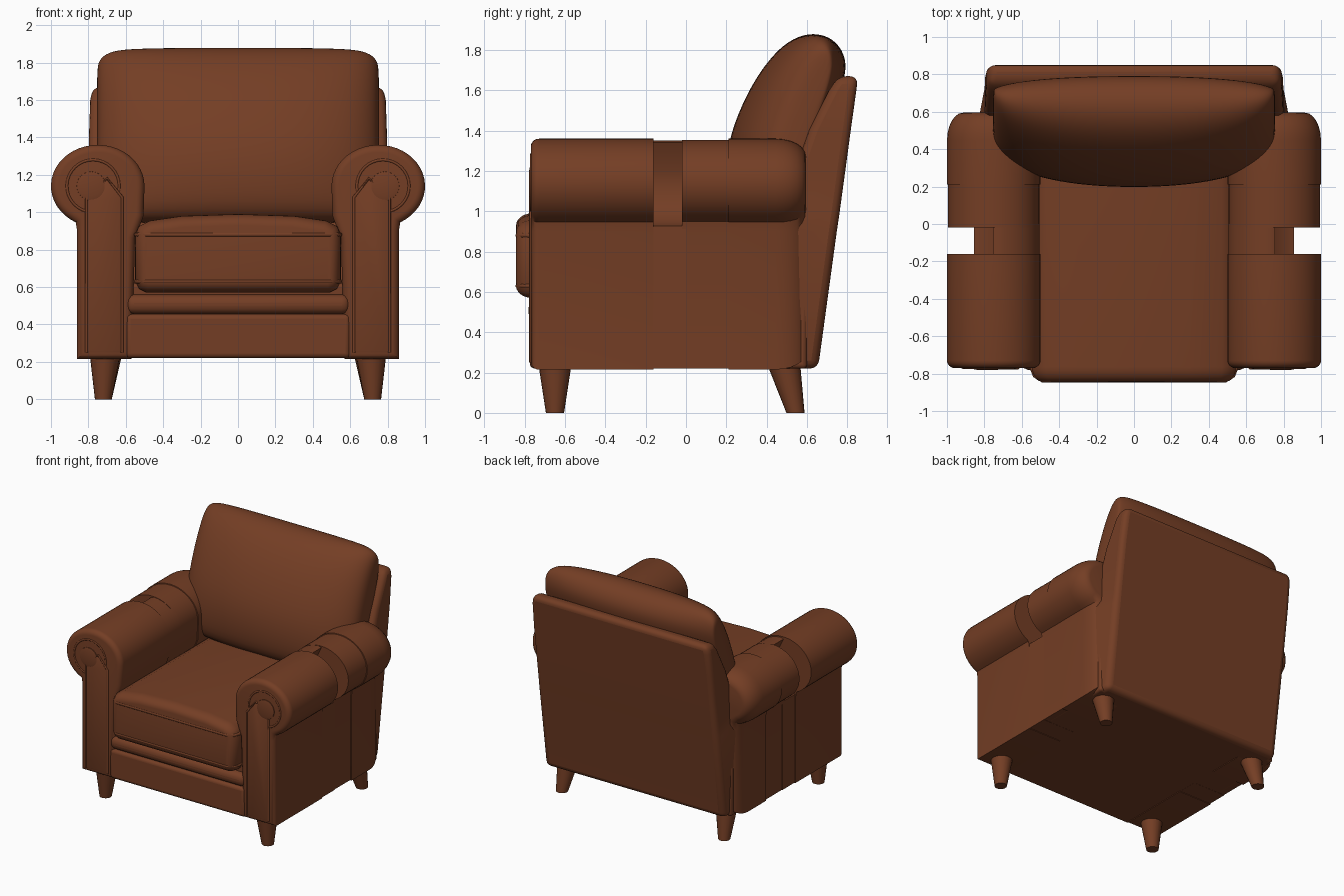
import bpy, bmesh, math
from mathutils import Vector

if "Cube" in bpy.data.objects:
    bpy.data.objects.remove(bpy.data.objects["Cube"])

leather = bpy.data.materials.new("brown leather")
leather.diffuse_color = (0.175, 0.048, 0.018, 1)
leather.use_nodes = True
leather.node_tree.nodes["Principled BSDF"].inputs["Base Color"].default_value = leather.diffuse_color


def finish(name, bm, bevel=0, subsurf=0, angle=40):
    bmesh.ops.recalc_face_normals(bm, faces=bm.faces)
    me = bpy.data.meshes.new(name)
    bm.to_mesh(me)
    bm.free()
    ob = bpy.data.objects.new(name, me)
    bpy.context.collection.objects.link(ob)
    me.materials.append(leather)
    if bevel:
        m = ob.modifiers.new("bevel", 'BEVEL')
        m.width, m.segments, m.limit_method = bevel, 4, 'ANGLE'
    if subsurf:
        m = ob.modifiers.new("smooth", 'SUBSURF')
        m.levels = m.render_levels = subsurf
    bpy.ops.object.select_all(action='DESELECT')
    ob.select_set(True)
    bpy.context.view_layer.objects.active = ob
    bpy.ops.object.shade_smooth_by_angle(angle=math.radians(angle))
    return ob


def loft(name, rings, **kw):
    bm = bmesh.new()
    loops = [[bm.verts.new(p) for p in r] for r in rings]
    n = len(rings[0])
    for a, b in zip(loops, loops[1:]):
        for i in range(n):
            j = (i + 1) % n
            bm.faces.new((a[i], a[j], b[j], b[i]))
    bm.faces.new(loops[0])
    bm.faces.new(loops[-1])
    return finish(name, bm, **kw)


def inset(pts, d):
    # shrink a counter-clockwise outline by d
    out, n = [], len(pts)
    for i in range(n):
        p = Vector(pts[i])
        a = (p - Vector(pts[i - 1])).normalized()
        b = (Vector(pts[(i + 1) % n]) - p).normalized()
        na, nb = Vector((-a.y, a.x)), Vector((-b.y, b.x))
        out.append(p + (na + nb) * d / max(0.5, 1 + na.dot(nb)))
    return out


def prism(name, prof, stations, s=1, **kw):
    # x-z outline carried along y, each station is (y, inset)
    return loft(name, [[(s * q.x, y, q.y) for q in inset(prof, d)] for y, d in stations], **kw)


def rounded(y, r, toward, n=6, depth=None):
    # stations from a rounded end at y inward; depth is the length of the rounding
    res = []
    for i in range(n + 1):
        a = math.pi / 2 * i / n
        res.append((y + toward * (depth or r) * (1 - math.cos(a)), r * (1 - math.sin(a))))
    return res


def box(name, x0, x1, y0, y1, z0, z1, bevel=0.02):
    return loft(name, [[(x0, y0, z), (x1, y0, z), (x1, y1, z), (x0, y1, z)] for z in (z0, z1)], bevel=bevel)


def tube(name, pts, r=0.012):
    cu = bpy.data.curves.new(name, 'CURVE')
    cu.dimensions = '3D'
    cu.bevel_depth, cu.bevel_resolution, cu.use_fill_caps = r, 2, True
    sp = cu.splines.new('POLY')
    sp.points.add(len(pts) - 1)
    for p, q in zip(sp.points, pts):
        p.co = (*q, 1)
    ob = bpy.data.objects.new(name, cu)
    bpy.context.collection.objects.link(ob)
    cu.materials.append(leather)
    bpy.ops.object.select_all(action='DESELECT')
    ob.select_set(True)
    bpy.context.view_layer.objects.active = ob
    bpy.ops.object.convert(target='MESH')
    bpy.ops.object.shade_smooth_by_angle(angle=math.radians(50))


def arc(cx, cz, rx, rz, a0, a1, n):
    return [(cx + rx * math.cos(math.radians(a0 + (a1 - a0) * i / n)),
             cz + rz * math.sin(math.radians(a0 + (a1 - a0) * i / n))) for i in range(n + 1)]


# Arm outlines: full roll, and the open stretch with the outer roll missing
arm = [(0.57, 0.215), (0.86, 0.215), (0.86, 0.90)] + arc(0.75, 1.14, 0.25, 0.22, -62, 180, 30) + [(0.505, 0.98), (0.55, 0.86)]
gap = [(0.57, 0.215), (0.86, 0.215), (0.86, 0.93), (0.76, 0.96), (0.69, 1.06), (0.69, 1.2), (0.76, 1.345)] \
    + arc(0.75, 1.14, 0.25, 0.215, 95, 180, 10) + [(0.505, 0.98), (0.55, 0.86)]

for s, side in ((1, "right"), (-1, "left")):
    prism(side + "_arm_front", arm, rounded(-0.77, 0.04, 1) + [(-0.16, 0)], s)
    prism(side + "_arm_gap", gap, [(-0.17, 0.004), (0.0, 0.004)], s)
    prism(side + "_arm_rear", arm, [(-0.02, 0.006), (0.21, 0.006), (0.212, 0)]
          + rounded(0.595, 0.085, -1, depth=0.15)[::-1], s)
    # Arm front: raised panel, scroll and piping
    prism(side + "_arm_panel", [(0.62, 0.25), (0.81, 0.25), (0.81, 1.06), (0.70, 1.18), (0.62, 1.08)],
          [(-0.776, 0.012), (-0.77, 0), (-0.7, 0)], s)
    tube(side + "_panel_piping", [(s * x, -0.77, z) for x, z in
         [(0.62, 0.25), (0.62, 1.08), (0.70, 1.18), (0.81, 1.08), (0.81, 0.25)]], 0.008)
    prism(side + "_scroll", arc(0.785, 1.14, 0.085, 0.085, 0, 345, 23), [(-0.78, 0.03), (-0.775, 0.008), (-0.7, 0)], s)
    tube(side + "_scroll_piping", [(s * x, -0.767, z) for x, z in arc(0.775, 1.14, 0.14, 0.14, -75, 190, 24)], 0.008)

    # Round tapered legs
    for name, top, bot in (("front_leg", (0.71, -0.65), (0.72, -0.65)), ("back_leg", (0.70, 0.48), (0.72, 0.543))):
        loft(side + "_" + name, [[(s * (c[0] + r * math.cos(t)), c[1] + r * math.sin(t), z)
             for t in [2 * math.pi * k / 20 for k in range(20)]]
             for c, r, z in ((bot, 0.045, 0), (top, 0.085, 0.26))])

# Base and front rails
box("base", -0.82, 0.82, -0.73, 0.6, 0.22, 0.62)
box("front_rail", -0.6, 0.6, -0.775, -0.5, 0.22, 0.455, 0.025)
box("front_rail_roll", -0.6, 0.6, -0.782, -0.5, 0.455, 0.56, 0.045)

# Seat cushion with domed top and piping
seat = [(-0.49, 0.57), (0.49, 0.57), (0.53, 0.59), (0.55, 0.63), (0.55, 0.88), (0.53, 0.925), (0.47, 0.955),
        (0.3, 0.98), (0, 0.99), (-0.3, 0.98), (-0.47, 0.955), (-0.53, 0.925), (-0.55, 0.88), (-0.55, 0.63), (-0.53, 0.59)]
prism("seat_cushion", seat, rounded(-0.843, 0.06, 1, depth=0.08) + [(0.4, 0)])
for z in (0.63, 0.88):
    tube("seat_piping", [(-0.545, 0.3, z), (-0.545, -0.77, z), (-0.53, -0.81, z), (-0.49, -0.835, z),
                         (0.49, -0.835, z), (0.53, -0.81, z), (0.545, -0.77, z), (0.545, 0.3, z)])

# Back frame: leaning panel; rows are z, front y, rear y, front half width, rear half width
back = [(0.22, 0.40, 0.655, 0.855, 0.79), (0.9, 0.43, 0.748, 0.855, 0.795), (0.98, 0.48, 0.76, 0.81, 0.797),
        (1.2, 0.54, 0.79, 0.80, 0.797), (1.4, 0.61, 0.817, 0.797, 0.797),
        (1.6, 0.71, 0.845, 0.79, 0.79), (1.67, 0.755, 0.854, 0.775, 0.775)]
loft("back_frame", [[(-w, f, z), (w, f, z), (v, r, z), (-v, r, z)] for z, f, r, w, v in back], bevel=0.04)

# Back cushion: side outline swept across x, thinner at the ends
side = [(0.24, 0.93), (0.19, 1.1), (0.195, 1.3), (0.25, 1.48), (0.34, 1.66), (0.44, 1.79), (0.53, 1.86), (0.63, 1.888),
        (0.73, 1.86), (0.79, 1.78), (0.80, 1.68), (0.72, 1.45), (0.64, 1.2), (0.55, 0.93)]


def cushion_ring(x, d, h):
    ring = []
    for y, z in side:
        yb = 0.47 + (z - 0.93) * 0.26
        ring.append((x, yb + (y - yb) * d, 1.4 + (z - 1.4) * h))
    return ring


half = [(0.0, 1.0, 1.0), (0.25, 0.97, 1.0), (0.45, 0.88, 0.995), (0.6, 0.74, 0.985), (0.69, 0.58, 0.955),
        (0.745, 0.4, 0.87), (0.755, 0.2, 0.74)]
loft("back_cushion", [cushion_ring(-x, d, h) for x, d, h in half[:0:-1]] + [cushion_ring(*t) for t in half],
     subsurf=2, angle=180)
